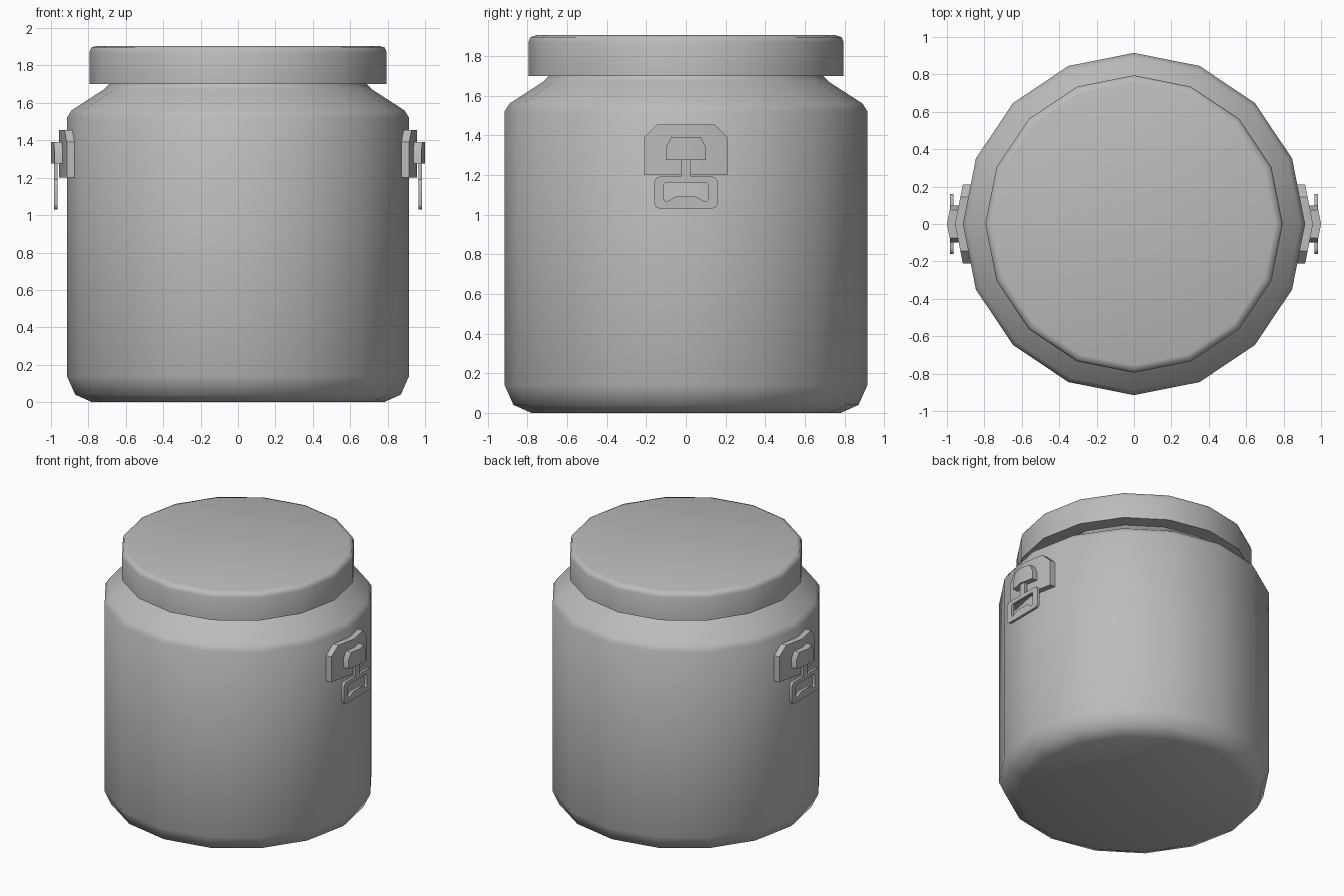
import bpy, bmesh, math
from mathutils import Vector

SIDES = 16
SLOPE = math.tan(math.pi / SIDES)   # how the facets fall away from the side ridge

cube = bpy.data.objects.get("Cube")
if cube:
    bpy.data.objects.remove(cube)

grey = bpy.data.materials.new("plain_grey")
grey.use_nodes = True
grey.diffuse_color = (0.5, 0.5, 0.5, 1)
grey.node_tree.nodes["Principled BSDF"].inputs["Base Color"].default_value = (0.5, 0.5, 0.5, 1)


def finish(name, bm, angle, mirror=False):
    bmesh.ops.recalc_face_normals(bm, faces=bm.faces)
    mesh = bpy.data.meshes.new(name)
    bm.to_mesh(mesh)
    bm.free()
    mesh.materials.append(grey)
    ob = bpy.data.objects.new(name, mesh)
    bpy.context.collection.objects.link(ob)
    bpy.ops.object.select_all(action='DESELECT')
    ob.select_set(True)
    bpy.context.view_layer.objects.active = ob
    bpy.ops.object.shade_smooth_by_angle(angle=math.radians(angle))
    if mirror:
        ob.modifiers.new("both_sides", 'MIRROR')
    return ob


def turned(name, profile):
    """Sixteen-sided solid from (radius, height) points, capped at both ends."""
    bm = bmesh.new()
    rings = []
    for r, z in profile:
        rings.append([bm.verts.new((r * math.cos(a), r * math.sin(a), z))
                      for a in (math.tau * i / SIDES for i in range(SIDES))])
    for low, high in zip(rings, rings[1:]):
        for i in range(SIDES):
            j = (i + 1) % SIDES
            bm.faces.new((low[i], low[j], high[j], high[i]))
    bm.faces.new(rings[0])
    bm.faces.new(rings[-1])
    return finish(name, bm, 50)


def wrapped_plate(name, half, inner, outer):
    """Plate with a symmetric (y, z) outline, folded over the side ridge."""
    bm = bmesh.new()
    outline = half + [(-y, z) for y, z in reversed(half)]
    bm.faces.new([bm.verts.new((inner, y, z)) for y, z in outline])
    bmesh.ops.bisect_plane(bm, geom=bm.verts[:] + bm.edges[:] + bm.faces[:],
                           plane_co=(0, 0, 0), plane_no=(0, 1, 0))
    ext = bmesh.ops.extrude_face_region(bm, geom=bm.faces[:], use_keep_orig=True)
    moved = [g for g in ext["geom"] if isinstance(g, bmesh.types.BMVert)]
    bmesh.ops.translate(bm, verts=moved, vec=Vector((outer - inner, 0, 0)))
    for v in bm.verts:
        v.co.x -= abs(v.co.y) * SLOPE
    return finish(name, bm, 30, mirror=True)


def rounded_loop(w, z0, z1, r, arch):
    """Rounded rectangle in (y, z) with two extra points on its lower edge."""
    pts = []
    for cy, cz, start in ((w - r, z1 - r, 0), (r - w, z1 - r, 90),
                          (r - w, z0 + r, 180), (w - r, z0 + r, 270)):
        for step in (0, 30, 60, 90):
            a = math.radians(start + step)
            pts.append((cy + r * math.cos(a), cz + r * math.sin(a)))
        if start == 180:
            pts += [(-0.05, z0 + arch), (0.05, z0 + arch)]
    return pts


# Container and lid
turned("container_body", [(0.78, 0), (0.87, 0.04), (0.915, 0.14), (0.915, 1.52),
                          (0.89, 1.56), (0.72, 1.67), (0.69, 1.70), (0.69, 1.75)])
turned("lid", [(0.795, 1.70), (0.795, 1.87), (0.785, 1.895), (0.755, 1.905)])

# Latches on both sides
wrapped_plate("latch_plate", [(0.21, 1.2), (0.21, 1.39), (0.145, 1.455)], 0.9, 0.957)
wrapped_plate("latch_catch", [(0.1, 1.275), (0.1, 1.34), (0.075, 1.39)], 0.94, 1.0)

# Short stem joining catch and pull
bm = bmesh.new()
bmesh.ops.create_cube(bm, size=1)
bmesh.ops.scale(bm, vec=(0.02, 0.05, 0.12), verts=bm.verts)
bmesh.ops.translate(bm, vec=(0.975, 0, 1.24), verts=bm.verts)
finish("latch_stem", bm, 30, mirror=True)

# Open pull ring
bm = bmesh.new()
loops = []
for x in (0.965, 0.985):
    for shape in (rounded_loop(0.16, 1.03, 1.192, 0.03, 0),
                  rounded_loop(0.11, 1.065, 1.162, 0.012, 0.025)):
        loops.append([bm.verts.new((x, y, z)) for y, z in shape])
back_out, back_in, front_out, front_in = loops
for a, b in ((back_out, back_in), (front_out, front_in),
             (back_out, front_out), (back_in, front_in)):
    for i in range(len(a)):
        j = (i + 1) % len(a)
        bm.faces.new((a[i], a[j], b[j], b[i]))
finish("latch_pull", bm, 35, mirror=True)
